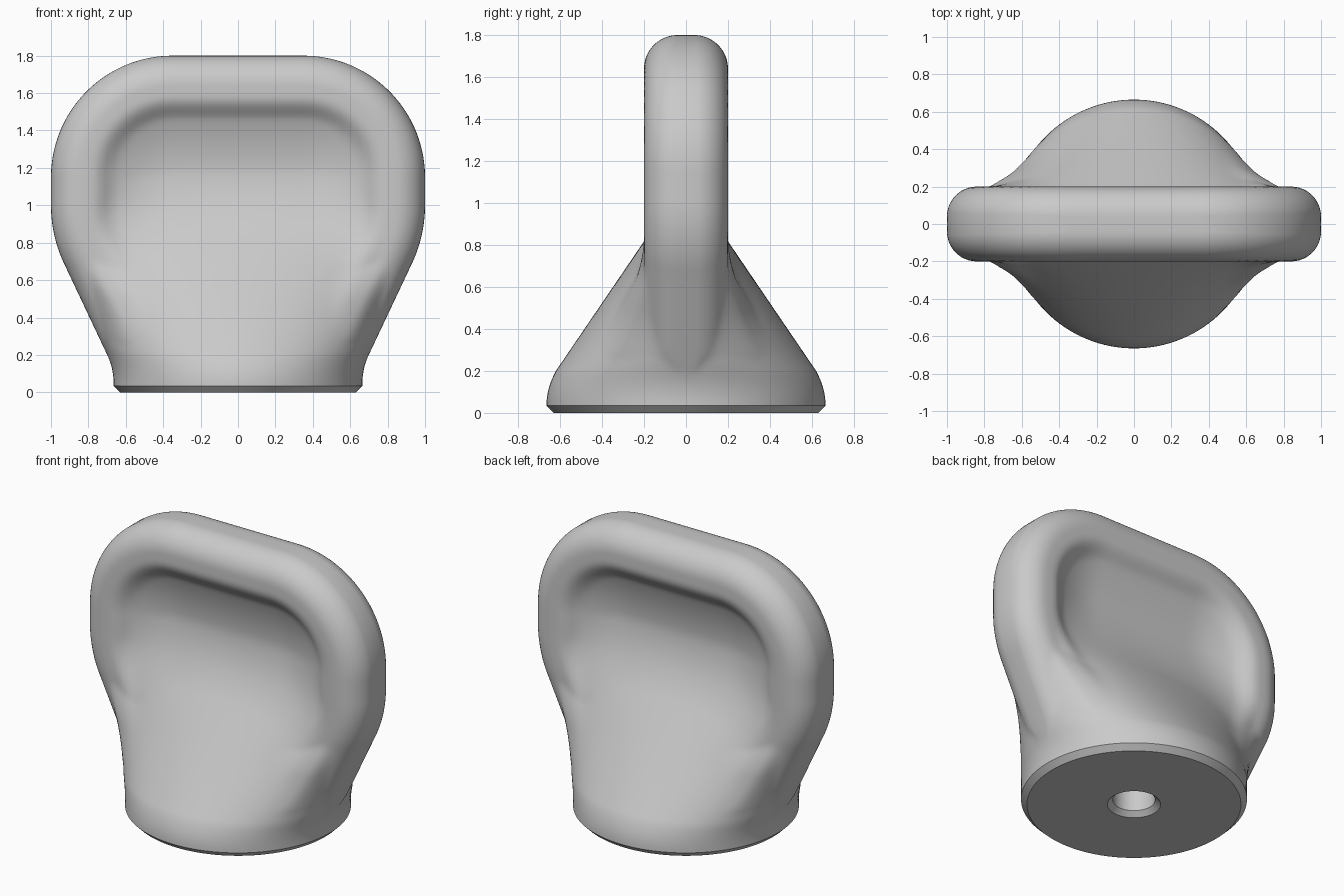
import bpy, bmesh, math
from math import sin, cos, pi, sqrt, radians

if "Cube" in bpy.data.objects:
    bpy.data.objects.remove(bpy.data.objects["Cube"])

COLS, ROWS = 128, 96
BASE_R, CHAMFER, TOP = 0.665, 0.035, 1.8


def smoothstep(a, b, v):
    t = min(1, max(0, (v - a) / (b - a)))
    return t * t * (3 - 2 * t)


def smooth_max(a, b, k):
    t = max(k - abs(a - b), 0) / k
    return max(a, b) + t * t * k / 4


# Half outline of the grip, from the base up to the flat top
def arc(cx, cz, r, a0, a1, n):
    angles = [radians(a0 + (a1 - a0) * i / n) for i in range(n + 1)]
    return [(cx + r * cos(a), cz + r * sin(a)) for a in angles]


outline = [(BASE_R, CHAMFER)]
outline += arc(1.015, 0.05, 0.35, 180, 152, 6)
outline += arc(0.27, 1.0, 0.73, -27, 0, 14)
outline += arc(0.35, 1.15, 0.65, 0, 90, 40)
side = outline[:]
outline.append((0, TOP))


def half_width(z):
    for (x0, z0), (x1, z1) in zip(side, side[1:]):
        if z <= z1:
            return x0 + (x1 - x0) * (z - z0) / max(z1 - z0, 1e-9)
    return side[-1][0]


def edge_distance(x, z):
    best = 9
    for (x0, z0), (x1, z1) in zip(outline, outline[1:]):
        dx, dz = x1 - x0, z1 - z0
        t = ((x - x0) * dx + (z - z0) * dz) / max(dx * dx + dz * dz, 1e-12)
        t = min(1, max(0, t))
        best = min(best, (x - x0 - t * dx) ** 2 + (z - z0 - t * dz) ** 2)
    return sqrt(best)


def slope_depth(z):
    # Rounded foot, then a straight ramp up into the finger pocket
    if z < 0.2:
        return BASE_R - 0.045 * ((z - CHAMFER) / 0.165) ** 2
    return 0.62 - (z - 0.2) * 0.68


def half_depth(x, z, w):
    x = abs(x)
    d = edge_distance(x, z)
    # Rounded rim with a scooped pocket sunk inside it
    r = 0.16
    rim = 0.04 + sqrt(r * r - max(r - d, 0) ** 2)
    t = min(1, max(0, (d - 0.2) / 0.45))
    rim -= 0.13 * (1 - (1 - t) ** 2) * smoothstep(0.2, 0.34, d)
    # Flaring body that widens with the grip
    depth = slope_depth(z)
    a = w * (1 - 0.08 * smoothstep(0.15, 0.6, z))
    body = depth * sqrt(max(0, 1 - (x / a) ** 2)) if depth > 0 else depth
    # Broad fillet between body and rim, fading out towards the pocket
    grow = smoothstep(CHAMFER, 0.3, z)
    fillet = 0.13 * smoothstep(0.02, 0.3, d)
    low = 1 - smoothstep(0.5, 0.85, z)
    fillet = max(fillet, 0.2 * low * smoothstep(0, 0.15, d))
    return smooth_max(body, rim * grow, 0.01 + fillet * grow)


def circle(r, z):
    return [(r * sin(2 * pi * i / COLS), -r * cos(2 * pi * i / COLS), z)
            for i in range(COLS)]


def grip_ring(z):
    w = half_width(z)
    points = []
    for i in range(COLS):
        a = 2 * pi * i / COLS
        x, c = w * sin(a), cos(a)
        y = 0 if abs(c) < 1e-6 else -math.copysign(half_depth(x, z, w), c)
        points.append((x, y, z))
    return points


# Screw hole, underside and chamfer, then the grip
rings = [circle(0.125, 0.3), circle(0.125, 0.03), circle(0.157, 0),
         circle(0.63, 0), circle(BASE_R, CHAMFER)]
for j in range(1, ROWS + 1):
    t = j / ROWS
    if t <= 0.75:
        z = CHAMFER + (1.5 - CHAMFER) * t / 0.75
    else:
        z = 1.5 + 0.3 * sin((t - 0.75) * 2 * pi)
    rings.append(grip_ring(z))

bm = bmesh.new()
loops = [[bm.verts.new(p) for p in ring] for ring in rings]
for a, b in zip(loops, loops[1:]):
    for i in range(COLS):
        n = (i + 1) % COLS
        bm.faces.new((a[i], a[n], b[n], b[i]))
bm.faces.new(loops[0])
bm.faces.new(loops[-1])
bmesh.ops.recalc_face_normals(bm, faces=bm.faces[:])
mesh = bpy.data.meshes.new("knob")
bm.to_mesh(mesh)
bm.free()

# Plain grey material
grey = bpy.data.materials.new("light_grey")
grey.use_nodes = True
colour = (0.59, 0.59, 0.59, 1)
grey.diffuse_color = colour
grey.node_tree.nodes["Principled BSDF"].inputs["Base Color"].default_value = colour
mesh.materials.append(grey)

knob = bpy.data.objects.new("knob", mesh)
bpy.context.collection.objects.link(knob)
bpy.context.view_layer.objects.active = knob
knob.select_set(True)
bpy.ops.object.shade_smooth_by_angle(angle=radians(35))
